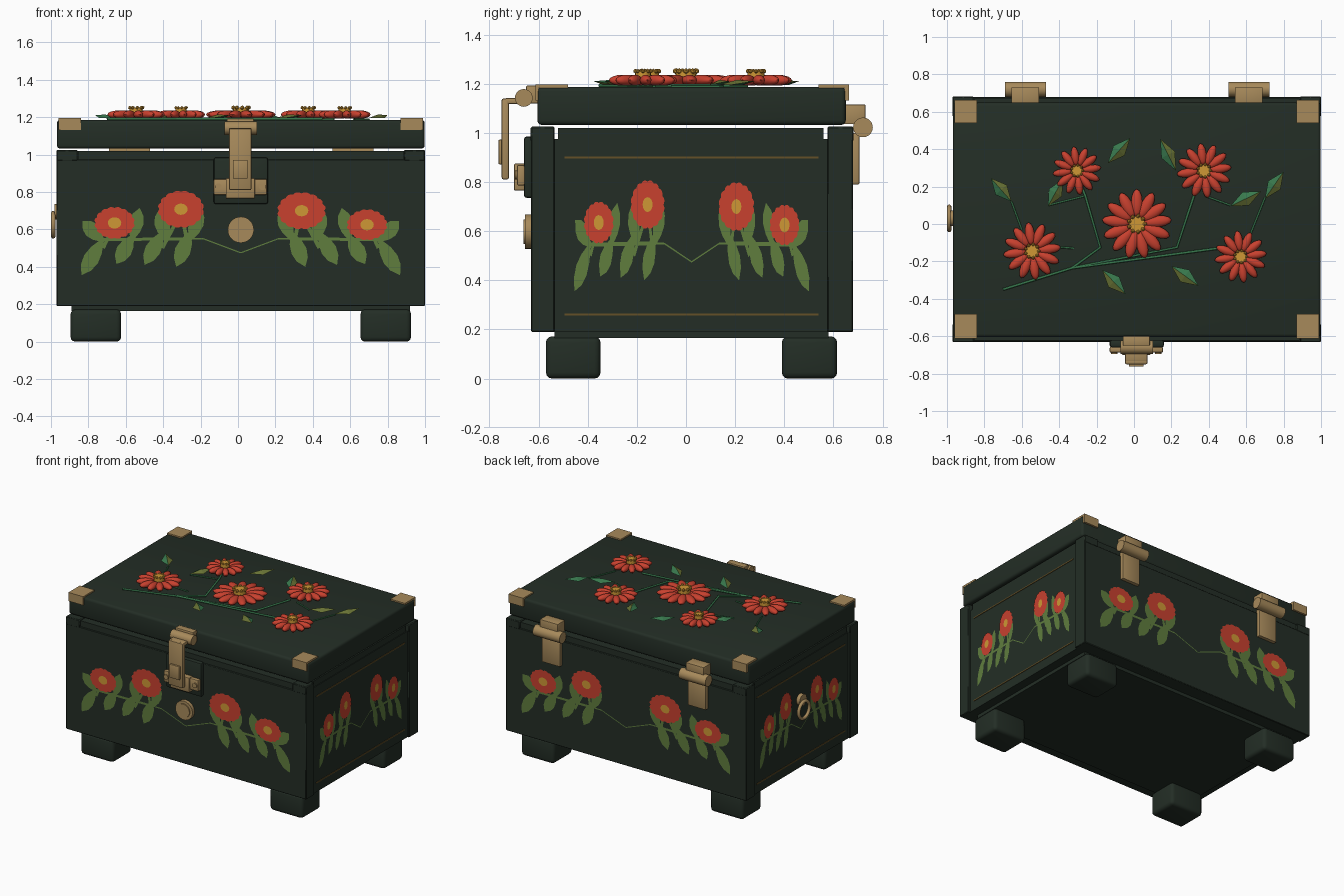
import bpy, bmesh, math
from mathutils import Matrix, Vector

if "Cube" in bpy.data.objects:
    bpy.data.objects.remove(bpy.data.objects["Cube"])

CX, CY = 0.015, 0.023


def mat(name, rgb):
    m = bpy.data.materials.new(name)
    m.diffuse_color = (*rgb, 1)
    m.use_nodes = True
    m.node_tree.nodes["Principled BSDF"].inputs["Base Color"].default_value = m.diffuse_color
    return m


DARK = mat("dark green wood", (0.017, 0.027, 0.019))
BRASS = mat("brass", (0.39, 0.255, 0.105))
RED = mat("petal red", (0.58, 0.052, 0.028))
YELLOW = mat("pollen yellow", (0.62, 0.31, 0.035))
LEAF = mat("painted leaf green", (0.115, 0.205, 0.048))
STEM = mat("stem green", (0.04, 0.19, 0.075))
OLIVE = mat("olive leaf", (0.14, 0.17, 0.035))
GOLD = mat("dull gold line", (0.13, 0.08, 0.02))


def finish(name, bm, mats, smooth=False):
    me = bpy.data.meshes.new(name)
    bm.to_mesh(me)
    bm.free()
    for m in mats:
        me.materials.append(m)
    ob = bpy.data.objects.new(name, me)
    bpy.context.collection.objects.link(ob)
    if smooth:
        bpy.ops.object.select_all(action='DESELECT')
        ob.select_set(True)
        bpy.context.view_layer.objects.active = ob
        bpy.ops.object.shade_smooth_by_angle(angle=math.radians(40))
    return ob


def box(name, x, y, z, m=DARK, bevel=0.0, segs=2):
    bm = bmesh.new()
    bmesh.ops.create_cube(bm, size=1)
    for v in bm.verts:
        v.co = Vector([(a + b) / 2 + c * (b - a) for (a, b), c in zip((x, y, z), v.co)])
    if bevel:
        bmesh.ops.bevel(bm, geom=bm.edges[:], offset=bevel, segments=segs, profile=0.5, affect='EDGES')
    return finish(name, bm, [m], bevel > 0)


def cyl(name, c, r, depth, axis, m=BRASS, segs=24):
    bm = bmesh.new()
    rot = {'x': Matrix.Rotation(math.pi / 2, 4, 'Y'), 'y': Matrix.Rotation(math.pi / 2, 4, 'X'),
           'z': Matrix()}[axis]
    bmesh.ops.create_cone(bm, cap_ends=True, segments=segs, radius1=r, radius2=r, depth=depth,
                          matrix=Matrix.Translation(c) @ rot)
    return finish(name, bm, [m], True)


def tube(name, paths, r, m, closed=False, res=2):
    cu = bpy.data.curves.new(name, 'CURVE')
    cu.dimensions = '3D'
    cu.bevel_depth, cu.bevel_resolution = r, res
    for pts in paths:
        s = cu.splines.new('POLY')
        s.points.add(len(pts) - 1)
        for p, q in zip(s.points, pts):
            p.co = (*q, 1)
        s.use_cyclic_u = closed
    cu.materials.append(m)
    ob = bpy.data.objects.new(name, cu)
    bpy.context.collection.objects.link(ob)


# Chest body: end panels, front and back boards, rim, corner blocks
box("body_core", (-0.955, 0.985), (-0.54, 0.585), (0.19, 0.975))
box("front_board", (-0.97, 1.0), (-0.63, -0.535), (0.19, 0.975), bevel=0.004, segs=1)
box("back_board", (-0.97, 1.0), (0.575, 0.68), (0.19, 0.975), bevel=0.004, segs=1)
box("inner_rim", (-0.95, 0.98), (-0.52, 0.56), (0.975, 1.02))
for side, y0, y1 in (("front", -0.622, -0.535), ("back", 0.575, 0.672)):
    box(side + "_rail", (-0.855, 0.885), (y0, y1), (0.97, 1.018))
    pad = (-0.632, -0.535) if side == "front" else (0.575, 0.682)
    for n, x in (("left", (-0.97, -0.857)), ("right", (0.887, 1.0))):
        box(f"{side}_{n}_corner_block", x, pad, (0.965, 1.025), bevel=0.005, segs=1)

# Base plate and feet
box("base_plate", (-0.89, 0.92), (-0.535, 0.58), (0.165, 0.2))
for n, x in (("left", (-0.895, -0.625)), ("right", (0.655, 0.925))):
    for f, y in (("front", (-0.57, -0.348)), ("back", (0.39, 0.615))):
        box(f"{f}_{n}_foot", x, y, (0, 0.172), bevel=0.025, segs=3)

# Lid with metal corner plates
box("lid", (-0.968, 0.998), (-0.605, 0.65), (1.032, 1.186), bevel=0.018, segs=3)
for n, x in (("left", (-0.96, -0.84)), ("right", (0.87, 0.99))):
    for f, y, yp in (("front", (-0.613, -0.48), (-0.613, -0.6)), ("back", (0.54, 0.664), (0.645, 0.664))):
        box(f"{f}_{n}_corner_top", x, y, (1.183, 1.196), BRASS)
        box(f"{f}_{n}_corner_side", x, yp, (1.132, 1.196), BRASS)

# Front latch
box("latch_back_plate", (-0.13, 0.16), (-0.66, -0.62), (0.735, 0.985), bevel=0.012)
box("latch_catch", (-0.13, 0.155), (-0.688, -0.655), (0.785, 0.87), BRASS, 0.008)
box("latch_catch_center", (-0.065, 0.09), (-0.7, -0.655), (0.765, 0.875), BRASS, 0.006)
box("latch_top_plate", (-0.06, 0.085), (-0.65, -0.6), (1.12, 1.192), BRASS, 0.004)
cyl("latch_pin", (CX, -0.66, 1.142), 0.036, 0.175, 'x')
box("latch_arm", (-0.048, 0.072), (-0.735, -0.665), (1.118, 1.142), BRASS, 0.006)
box("latch_strap", (-0.048, 0.072), (-0.75, -0.72), (0.81, 1.14), BRASS, 0.008)
box("latch_thumb_pad", (-0.028, 0.052), (-0.763, -0.745), (0.872, 0.972), BRASS, 0.004)
for i, x in enumerate((-0.105, 0.13)):
    cyl(f"latch_screw_{i}", (x, -0.69, 0.828), 0.018, 0.012, 'y')

# Round lock
cyl("lock_disc", (CX, -0.64, 0.598), 0.07, 0.03, 'y', segs=32)
cyl("lock_face", (CX, -0.648, 0.598), 0.05, 0.028, 'y', segs=32)

# Back hinges
for n, x in (("left", -0.58), ("right", 0.615)):
    cyl(n + "_hinge_barrel", (x, 0.72, 1.022), 0.04, 0.22, 'x')
    box(n + "_hinge_upper", (x - 0.075, x + 0.072), (0.64, 0.73), (1.035, 1.115), BRASS, 0.004)
    box(n + "_hinge_lower", (x - 0.075, x + 0.072), (0.67, 0.705), (0.79, 1.0), BRASS, 0.004)

# Ring pull on the left end
cyl("ring_boss", (-0.968, 0.03, 0.695), 0.042, 0.028, 'x')
ring = [(-0.988, 0.03 + 0.062 * math.cos(a * math.pi / 16), 0.625 + 0.062 * math.sin(a * math.pi / 16))
        for a in range(32)]
tube("ring_pull", [ring], 0.012, BRASS, True, 3)


# Painted flowers, leaves and vine, laid out in a flat frame and mapped to each wall
def leaf_outline(base, tip, w):
    b, t = Vector(base), Vector(tip)
    d = t - b
    n = Vector((-d.y, d.x)).normalized() * w / 2
    prof = ((0.15, 0.35), (0.35, 0.8), (0.58, 1.0), (0.8, 0.75))
    return [b] + [b + d * s - n * k for s, k in prof] + [t] + [b + d * s + n * k for s, k in prof[::-1]]


def bloom_outline(u, v, rx, rz, lobes):
    n = max(lobes, 4) * 6
    out = []
    for i in range(n):
        a = 2 * math.pi * i / n
        k = 0.93 + 0.07 * abs(math.sin(lobes * a / 2)) if lobes else 1
        out.append(Vector((u + rx * k * math.cos(a), v + rz * k * math.sin(a))))
    return out


def strip(p, q, w):
    p, q = Vector(p), Vector(q)
    n = Vector((p.y - q.y, q.x - p.x)).normalized() * w / 2
    return [p - n, q - n, q + n, p + n]


leaves = [((-.729, .53), (-.846, .645), .085), ((-.73, .56), (-.852, .355), .085),
          ((-.57, .58), (-.665, .415), .085), ((-.585, .53), (-.54, .715), .08),
          ((-.41, .6), (-.515, .41), .085), ((-.40, .53), (-.435, .71), .085),
          ((-.265, .6), (-.345, .4), .085), ((-.275, .53), (-.21, .71), .08)]
vine = [((-.75, .545), (-.3, .55), .016), ((-.3, .55), (-.2, .55), .008), ((-.2, .55), (0, .475), .006)]
stalks = [((-.735, .5), (-.69, .6), .018), ((-.6, .5), (-.57, .6), .02), ((-.42, .5), (-.34, .65), .02),
          ((-.28, .5), (-.31, .65), .02)]
blooms = [(-.675, .635, .108, .086), (-.32, .708, .124, .1), (.325, .7, .13, .1), (.675, .625, .108, .083)]


def paint_wall(name, place):
    bm = bmesh.new()

    def add(pts, depth, idx):
        area = sum(a.x * b.y - b.x * a.y for a, b in zip(pts, pts[1:] + pts[:1]))
        if area < 0:
            pts = pts[::-1]
        f = bm.faces.new([bm.verts.new(place(p.x, p.y, depth)) for p in pts])
        f.material_index = idx

    for s in (1, -1):
        for outline in [strip(*l) for l in vine + stalks] + [leaf_outline(*l) for l in leaves]:
            add([Vector((p.x * s, p.y)) for p in outline], 0.003, 0)
    for u, v, rx, rz in blooms:
        add(bloom_outline(u, v, rx, rz, 16), 0.006, 1)
        add(bloom_outline(u, v, 0.036, 0.03, 0), 0.009, 2)
    finish(name, bm, [LEAF, RED, YELLOW])


K = 0.56
paint_wall("front_painting", lambda u, v, d: (CX + u, -0.63 - d, v))
paint_wall("back_painting", lambda u, v, d: (CX - u, 0.68 + d, v))
paint_wall("right_painting", lambda u, v, d: (0.985 + d, CY + u * K, v))
paint_wall("left_painting", lambda u, v, d: (-0.955 - d, CY - u * K, v))
for n, x in (("left", (-0.959, -0.953)), ("right", (0.983, 0.989))):
    for h, z in (("lower", 0.26), ("upper", 0.9)):
        box(f"{n}_{h}_gold_line", x, (-0.495, 0.54), (z - 0.004, z + 0.004), GOLD)

# Raised lid flowers
for i, (x, y, r, count) in enumerate(((-.545, -.145, .155, 12), (-.305, .285, .13, 12), (.015, 0, .187, 13),
                                      (.375, .285, .147, 12), (.57, -.175, .14, 12))):
    bm = bmesh.new()
    for k in range(count):
        m = (Matrix.Translation((x, y, 1.214)) @ Matrix.Rotation(2 * math.pi * (k + .25) / count, 4, 'Z')
             @ Matrix.Translation((r * 0.6, 0, 0)) @ Matrix.Diagonal((r * 0.4, r * 0.165, 0.022, 1)))
        bmesh.ops.create_uvsphere(bm, u_segments=12, v_segments=8, radius=1, matrix=m)
    finish(f"lid_flower_{i}_petals", bm, [RED], True)
    c = r * 0.23
    cyl(f"lid_flower_{i}_center", (x, y, 1.226), c, 0.05, 'z', YELLOW, 16)
    bm = bmesh.new()
    for k in range(9):
        a = 2 * math.pi * k / 9
        bmesh.ops.create_icosphere(bm, subdivisions=1, radius=c * 0.28, matrix=Matrix.Translation(
            (x + c * math.cos(a), y + c * math.sin(a), 1.251)))
    finish(f"lid_flower_{i}_stamens", bm, [YELLOW], True)

# Folded lid leaves: one half green, the other olive
bm = bmesh.new()
for b, t in (((-.655, .12), (-.765, .245)), ((-.46, .095), (-.38, .24)), ((-.14, .325), (-.02, .46)),
             ((.225, .285), (.14, .455)), ((.7, .135), (.8, .28)), ((.515, .095), (.68, .175)),
             ((.2, -.225), (.345, -.33)), ((-.17, -.245), (-.045, -.375))):
    b, t = Vector((*b, 1.196)), Vector((*t, 1.21))
    mid = (b + t) / 2 + Vector((0, 0, 0.012))
    n = Vector((b.y - t.y, t.x - b.x, 0)).normalized() * 0.04
    for s, idx in ((1, 0), (-1, 1)):
        edge = (b + t) / 2 + n * s - Vector((0, 0, 0.008))
        for p, q in ((b, mid), (mid, t)):
            tri = [p, q, edge] if s > 0 else [q, p, edge]
            bm.faces.new([bm.verts.new(c) for c in tri]).material_index = idx
finish("lid_leaves", bm, [STEM, OLIVE])

# Lid stems
Z = 1.192
tube("lid_stems", [[(x, y, Z) for x, y in p] for p in (
    ((-.7, -.35), (-.33, -.235), (-.18, -.125), (-.26, .15), (-.3, .25)),
    ((-.33, -.235), (.23, -.125), (.32, .15)), ((-.33, -.235), (.45, -.13)))], 0.007, STEM)
tube("lid_leaf_stalks", [[(x, y, Z - 0.003) for x, y in p] for p in (
    ((-.655, .12), (-.6, -.03)), ((-.45, -.12), (-.32, -.13)), ((-.46, .1), (-.26, .15)),
    ((.38, .15), (.515, .1)), ((.7, .14), (.62, -.06)))], 0.005, STEM)
